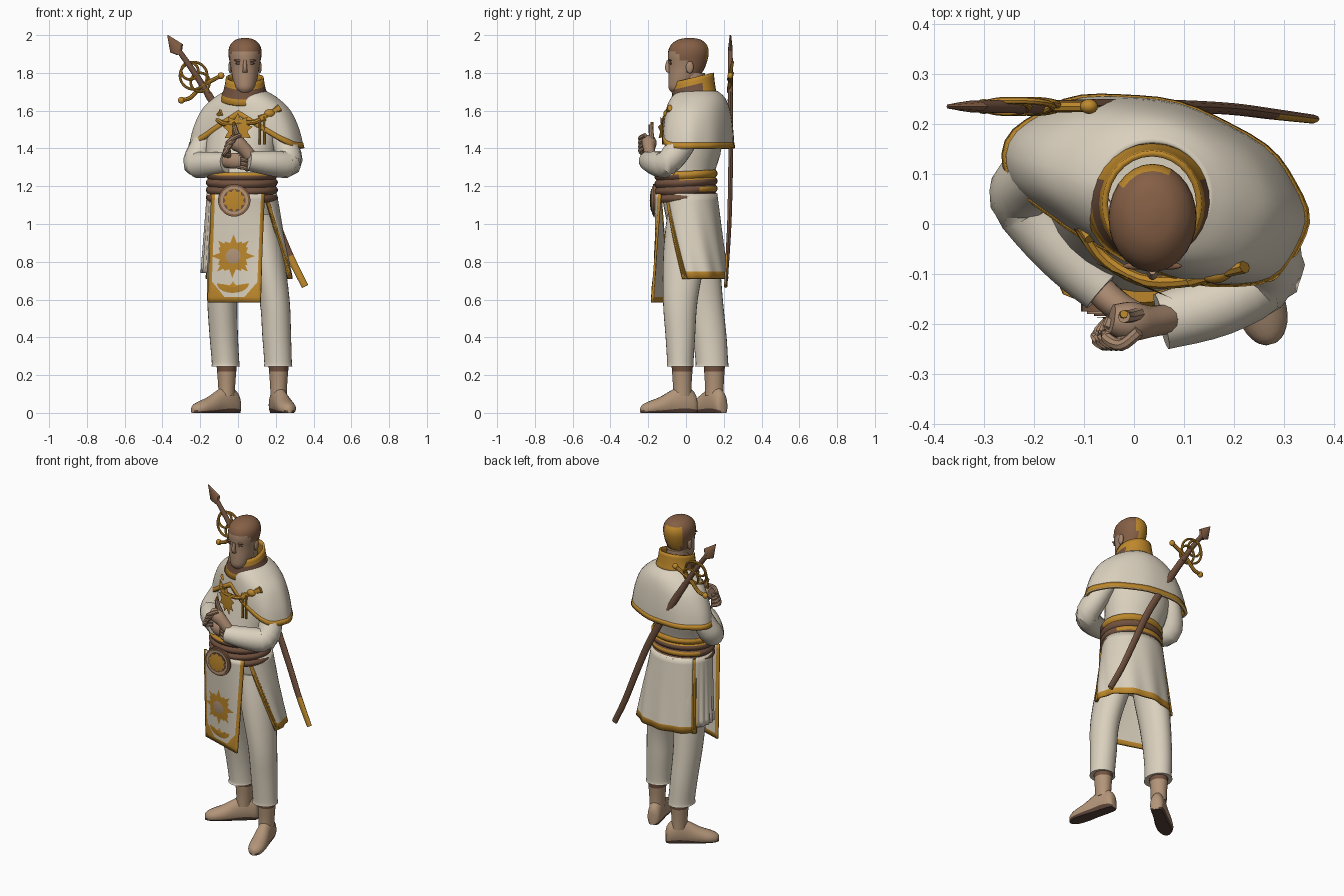
import bpy, bmesh
from math import sin, cos, pi, radians
from mathutils import Vector, Matrix

cube = bpy.data.objects.get("Cube")
if cube:
    bpy.data.objects.remove(cube, do_unlink=True)
COLOURS = {"cream": (.70, .63, .51), "gold": (.52, .25, .025), "brown": (.17, .085, .05), "hair": (.235, .115, .06),
           "skin": (.40, .25, .16), "boot_tan": (.45, .30, .19), "dark": (.1, .055, .04)}
MATERIALS = {}
for label, rgb in COLOURS.items():
    mat = MATERIALS[label] = bpy.data.materials.new(label)
    mat.use_nodes = True
    mat.diffuse_color = (*rgb, 1)
    shader = next(n for n in mat.node_tree.nodes if n.type == "BSDF_PRINCIPLED")
    shader.inputs["Base Color"].default_value = (*rgb, 1)
    shader.inputs["Roughness"].default_value = .8
parts = []

def finish(name, bm, colour, rule=None, thick=0):
    """Turn a bmesh into an object, colouring faces by one colour or a rule."""
    bmesh.ops.recalc_face_normals(bm, faces=bm.faces[:])
    used = []
    for face in bm.faces:
        label = (rule and rule(face.calc_center_median(), face.normal)) or colour
        if label not in used:
            used.append(label)
        face.material_index = used.index(label)
    mesh = bpy.data.meshes.new(name)
    bm.to_mesh(mesh)
    bm.free()
    for label in used:
        mesh.materials.append(MATERIALS[label])
    obj = bpy.data.objects.new(name, mesh)
    bpy.context.collection.objects.link(obj)
    if thick:
        solid = obj.modifiers.new("thickness", "SOLIDIFY")
        solid.thickness, solid.offset = thick, 0
    parts.append(obj)

def loft(name, rings, colour, rule=None, closed=True, cap=True, thick=0):
    bm = bmesh.new()
    grid = [[bm.verts.new(p) for p in ring] for ring in rings]
    count = len(grid[0])
    for low, high in zip(grid, grid[1:]):
        for j in range(count if closed else count - 1):
            k = (j + 1) % count
            bm.faces.new((low[j], low[k], high[k], high[j]))
    if closed and cap:
        bm.faces.new(grid[0])
        bm.faces.new(grid[-1])
    finish(name, bm, colour, rule, thick)

def spline(rows, steps=4):
    """Smooth resampling of a list of equal-length tuples."""
    rows = [Vector(r) for r in rows]
    out = []
    for i in range(len(rows) - 1):
        a, b, c, d = rows[max(i - 1, 0)], rows[i], rows[i + 1], rows[min(i + 2, len(rows) - 1)]
        for t in (s / steps for s in range(steps)):
            out.append(b + ((c - a) * t + (a * 2 - b * 5 + c * 4 - d) * t * t + (b * 3 - a - c * 3 + d) * t * t * t) * .5)
    return out + [rows[-1]]

def oval(x, y, z, rx, ry, yaw=0, start=0, end=360, n=28):
    turn = Matrix.Rotation(radians(yaw), 3, "Z")
    total = n if end - start == 360 else n - 1
    angles = [radians(start + (end - start) * i / total) for i in range(n)]
    return [Vector((x, y, z)) + turn @ Vector((rx * cos(a), ry * sin(a), 0)) for a in angles]

def stack(name, rows, colour, rule=None):
    """Horizontal ovals (x, y, z, rx, ry) joined upwards."""
    loft(name, [oval(*r) for r in spline(rows)], colour, rule)

def tube(name, rows, colour, rule=None, n=14, steps=4):
    """Oval section (x, y, z, ra, rb) swept along a path."""
    rows = spline(rows, steps)
    points = [Vector(r[:3]) for r in rows]
    rings = []
    for i, (p, r) in enumerate(zip(points, rows)):
        along = (points[min(i + 1, len(points) - 1)] - points[max(i - 1, 0)]).normalized()
        side = along.cross(Vector((0, 1, 0)) if abs(along.y) < .95 else Vector((1, 0, 0))).normalized()
        up = side.cross(along)
        turns = [2 * pi * j / n for j in range(n)]
        rings.append([p + side * max(r[3], .002) * cos(a) + up * max(r[4], .002) * sin(a) for a in turns])
    loft(name, rings, colour, rule)

def rod(name, points, radius, colour):
    tube(name, [(*p, radius, radius) for p in points], colour, n=8)

def blob(name, centre, size, colour, yaw=0):
    bm = bmesh.new()
    matrix = Matrix.Translation(centre) @ Matrix.Rotation(radians(yaw), 4, "Z") @ Matrix.Diagonal((*size, 1))
    bmesh.ops.create_uvsphere(bm, u_segments=16, v_segments=10, radius=1, matrix=matrix)
    finish(name, bm, colour)

def plate(name, place, outline, colour):
    """Thin raised plate; place(a, b, height) maps it onto a surface."""
    bm = bmesh.new()
    rim = [bm.verts.new(place(a, b, .003)) for a, b in outline]
    middle = [sum(c) / len(outline) for c in zip(*outline)]
    for hub in [bm.verts.new(place(*middle, height)) for height in (.008, .001)]:
        for i, v in enumerate(rim):
            bm.faces.new((v, rim[(i + 1) % len(rim)], hub))
    finish(name, bm, colour)

def star(radius, points, inner):
    spokes = [(inner if i % 2 else radius, pi * i / points + pi / 2) for i in range(points * 2)]
    return [(r * cos(a), r * sin(a)) for r, a in spokes]

# Body under the clothes
stack("tunic_body", [(.02, .03, .88, .16, .10, 0), (.02, .02, 1.05, .17, .13, 0), (.02, .005, 1.2, .165, .14, 0),
                     (.015, .01, 1.28, .172, .145, -5), (.015, .04, 1.4, .19, .145, -15),
                     (.03, .055, 1.55, .18, .125, -15), (.035, .045, 1.66, .10, .09, -15)], "cream")
stack("neck", [(.037, .03, 1.6, .075, .08), (.037, .025, 1.7, .065, .075), (.037, .03, 1.8, .06, .07)], "skin")

# Head with painted hair
def head_colour(c, normal):
    if normal.dot(Vector((-.25, .94, .15))) > .7 and 1.75 < c.z < 1.955:
        return "gold"
    if c.z > 1.908 or (c.y > 0 and c.z > 1.8) or (c.y > -.045 and c.z > 1.87):
        return "hair"

stack("head", [(.037, -.05, 1.695, .025, .025), (.037, -.04, 1.72, .05, .052), (.037, -.015, 1.77, .066, .078),
               (.037, .005, 1.83, .076, .096), (.037, .012, 1.9, .088, .108), (.037, .015, 1.945, .08, .097),
               (.037, .018, 1.975, .05, .062), (.037, .018, 1.985, .012, .015)], "skin", head_colour)
tube("nose", [(.037, -.09, 1.865, .008, .012), (.037, -.098, 1.825, .011, .014), (.037, -.09, 1.805, .014, .008)], "skin")
blob("mouth", (.037, -.083, 1.768), (.022, .006, .004), "brown")
for side, label in ((1, "left"), (-1, "right")):
    blob(label + "_ear", (.037 + side * .078, .02, 1.83), (.01, .02, .033), "skin")
    blob(label + "_eye", (.037 + side * .033, -.081, 1.85), (.017, .006, .006), "brown")
    blob(label + "_brow", (.037 + side * .035, -.084, 1.866), (.024, .007, .006), "hair")

# Collar, lower at the front, with a brown band
collar = []
for z, rx, ry in ((1.655, .128, .12), (1.685, .115, .112), (1.71, .106, .108), (1.735, .1, .105), (1.755, .097, .103), (1.775, .094, .101)):
    collar.append([p + Vector((0, 0, (p.y - .04) * .25)) for p in oval(.036, .04, z, rx, ry)])
loft("collar", collar, "gold", lambda c, n: "brown" if 1.685 < c.z - (c.y - .04) * .25 < 1.735 and c.y < .08 else None,
     cap=False, thick=.012)

# Shoulder cape with a gold hem, cut higher and flatter at the front
cape = []
for z, rx, ry in spline([(1.7, .105, .102), (1.665, .165, .14), (1.6, .235, .163), (1.5, .283, .176), (1.4, .306, .181)], 4):
    ring = oval(.04, .06, z, rx, ry, n=48)
    for j, p in enumerate(ring):
        a = 2 * pi * j / len(ring)
        ahead = max(0, -sin(a))
        p.y = .06 + ry * sin(a) * (1 if ahead == 0 else (.76 + .24 * cos(a)) * ahead ** -.15)
        p.z = 1.7 - (1.7 - z) * (1 if ahead == 0 else min(1, .43 + .6 * abs(cos(a))))
        spin = Matrix.Rotation(radians(-15), 2)
        p.xy = Vector((.04, .06)) + spin @ (p.xy - Vector((.04, .06))) * (1 + .012 * sin(a * 9) * (1.7 - z) / .3)
    cape.append(ring)
loft("cape", cape, "cream", cap=False, thick=.012)
lift = Vector((0, 0, .03))
loft("cape_hem", [[p.lerp(Vector((.04, .06, p.z)), .025) + lift for p in cape[-1]], cape[-1]], "gold", cap=False, thick=.02)

# Sleeves and hands
tube("left_sleeve", [(.2, .03, 1.53, .06, .065), (.25, -.025, 1.42, .066, .072), (.266, -.1, 1.322, .072, .068),
                     (.17, -.16, 1.322, .066, .065), (.055, -.195, 1.335, .052, .058)], "cream")
tube("right_sleeve", [(-.14, .115, 1.53, .055, .06), (-.19, .1, 1.42, .062, .068), (-.218, .05, 1.32, .072, .068),
                      (-.14, -.055, 1.318, .064, .06), (-.06, -.13, 1.325, .054, .052)], "cream")
tube("left_hand", [(.065, -.19, 1.36, .034, .03), (.03, -.195, 1.4, .036, .032), (-.01, -.195, 1.43, .042, .04),
                   (-.045, -.19, 1.44, .03, .03)], "skin")
tube("right_hand", [(-.07, -.13, 1.33, .032, .03), (-.03, -.165, 1.335, .042, .03), (.02, -.185, 1.335, .036, .022)], "skin")
for drop in (0, .021, .042, .063):
    rod("left_finger", [(.01 - drop, -.215, 1.47 - drop), (-.025 - drop / 2, -.242, 1.455 - drop),
                        (-.055 - drop / 3, -.225, 1.43 - drop), (-.045, -.19, 1.425 - drop)], .012, "skin")
    rod("right_finger", [(0, -.18, 1.365 - drop), (.035, -.195, 1.36 - drop), (.05, -.175, 1.35 - drop)], .011, "skin")
rod("left_thumb", [(.01, -.18, 1.45), (-.01, -.185, 1.49), (-.02, -.185, 1.525)], .013, "skin")
rod("held_token", [(-.025, -.185, 1.46), (-.02, -.18, 1.54)], .008, "gold")

# Chest jewellery
facing = Matrix.Rotation(radians(-25), 3, "Z")
plate("chest_emblem", lambda a, b, h: Vector((.0, -.11, 1.5)) + facing @ Vector((a, -h, b)), star(.088, 9, .056), "gold")
rod("chest_chain", [(-.12, .015, 1.56), (-.07, -.06, 1.53), (.01, -.11, 1.535), (.09, -.115, 1.54), (.17, -.1, 1.58)], .013, "gold")
for x, y, z, yaw in ((-.118, .015, 1.56, -52), (.168, -.1, 1.585, 15)):
    blob("clasp_knot", (x, y, z), (.03, .018, .022), "gold", yaw)
    for reach in (-1, 1):
        tip = Vector((x, y, z)) + reach * Vector((.055 * cos(radians(yaw)), .055 * sin(radians(yaw)), .03))
        tube("clasp_wing", [(x, y, z, .01, .01), (*tip, .02, .013)], "gold", n=8)
for x in (.115, .14):
    rod("clasp_tassel", [(x, -.115, 1.57), (x, -.117, 1.49), (x, -.117, 1.42)], .007, "gold")

# Sash with wrapped ridges, gold behind, and a round buckle
def sash_colour(c, n):
    level = c.z - (c.y - .1) * .05
    if level > (1.235 if c.y > -.05 else 1.272) or (c.y > .06 and 1.175 < level < 1.2):
        return "gold"

sash = [(.02, .0, 1.125 + .008 * i, .18 + .011 * abs(sin(i * pi / 5)), .157 + .011 * abs(sin(i * pi / 5))) for i in range(21)]
loft("sash", [[p + Vector((0, 0, (p.y - .1) * .05)) for p in oval(*row)] for row in sash], "brown", sash_colour)
for y, radius, colour in ((-.175, .086, "hair"), (-.18, .074, "boot_tan"), (-.184, .06, "brown")):
    tube("buckle_disc", [(-.02, -.14, 1.125, radius, radius), (-.02, y, 1.125, radius, radius)], colour, n=28, steps=1)
plate("buckle_star", lambda a, b, h: Vector((a - .02, -.184 - h, b + 1.125)), star(.062, 10, .046), "gold")

# Wrapped skirt, open at the front, and the loose drape on the right hip
def skirt(name, start, end, bottom, swell, rule=None, wrap=(0, 0)):
    rings = []
    for t in (s / 12 for s in range(13)):
        first, last = (angle - lean * (1 - t) for angle, lean in zip((start, end), wrap))
        ring = oval(.02 + .02 * t, .01 + .03 * t, 1.16 + (bottom - 1.16) * t, .18 + (.06 + swell) * t, .15 + .025 * t,
                    0, first, last, 41)
        for j, p in enumerate(ring):
            p.xy *= 1 + .02 * t * sin(j * .75)
        rings.append(ring)
    loft(name, rings, "cream", rule, closed=False, thick=.012)

skirt("back_skirt", -12, 142, .71, 0, lambda c, n: "gold" if c.z < .745 else None, (32, 0))
skirt("left_skirt_trim", -18, -12, .71, .004, lambda c, n: "gold", (32, 32))
skirt("right_skirt_trim", 142, 147, .71, .004, lambda c, n: "gold")
skirt("hip_drape", 147, 205, .74, -.01)

# Front panel with border and emblems
def panel(a, z, height):
    s, u = (1.16 - z) / .57, a / .14
    return Vector((a - .02 * s, -.165 + .03 * u * u * (1 - s) + .03 * s - .045 * u * s - height, z))

def panel_colour(c, n):
    return "gold" if abs(c.x + .02 * (1.16 - c.z) / .57) > .12 or c.z < .615 else None

def on_panel(x, z, base=.008):
    return lambda a, b, h: panel(a + x, b + z, h + base)

columns = [-.14 + .02 * i for i in range(15)]
loft("front_panel", [[panel(a, 1.16 - .575 * s / 20, 0) for a in columns] for s in range(21)],
     "cream", panel_colour, closed=False, thick=.012)
plate("panel_sun", on_panel(-.015, .83), star(.115, 8, .06), "gold")
plate("panel_sun_rays", on_panel(-.015, .83), [(b * .9, a * .9) for a, b in star(.1, 12, .08)], "gold")
plate("panel_sun_centre", on_panel(-.015, .83, .014), star(.04, 12, .04), "boot_tan")
crescent = [(.085 * cos(a), .05 * sin(a)) for a in [pi + pi * i / 10 for i in range(11)]]
crescent += [(.055 * cos(a), .008 * sin(a)) for a in [-pi * i / 10 for i in range(1, 10)]]
plate("panel_crescent", on_panel(-.01, .685), crescent, "gold")
plate("panel_bud", on_panel(-.01, .672), star(.025, 4, .014), "gold")
for side in (-1, 1):
    plate("panel_corner", on_panel(side * .1, .64), [(-side * .05, -.03), (side * .025, -.03), (side * .025, .06)], "gold")

# Trousers
stack("right_trouser", [(-.06, .04, 1.05, .095, .11), (-.075, .06, .85, .09, .115), (-.083, .095, .6, .08, .1),
                        (-.075, .125, .4, .075, .09), (-.066, .137, .27, .073, .086), (-.066, .137, .245, .076, .09)], "cream")
stack("left_trouser", [(.1, .02, 1.05, .1, .12), (.145, -.005, .85, .095, .115), (.193, -.03, .6, .08, .092),
                       (.205, -.03, .4, .076, .078), (.212, -.03, .27, .073, .07), (.212, -.03, .245, .076, .072)], "cream")

# Boots with dark soles
def boot(label, x, y, heading):
    forward = Vector((*heading, 0)).normalized()
    across = Vector((-forward.y, forward.x, 0))
    rings = []
    for d, w, h in spline([(-.08, .018, .07), (-.065, .037, .11), (-.01, .043, .15), (.05, .044, .125),
                           (.12, .05, .085), (.18, .047, .062), (.215, .03, .045), (.228, .01, .03)], 3):
        heart = Vector((x, y, 0)) + forward * d
        turns = [2 * pi * i / 18 for i in range(18)]
        rings.append([heart + across * w * cos(a) + Vector((0, 0, h * (max(sin(a), -.6) + .6) / 1.6)) for a in turns])
    loft(label + "_boot", rings, "boot_tan", lambda c, n: "dark" if c.z < .012 else None)
    stack(label + "_boot_shaft", [(x, y, .09, .043, .05), (x, y, .16, .046, .05), (x, y, .27, .055, .058)],
          "boot_tan", lambda c, n: "brown" if c.z > .205 else None)

boot("left", .215, -.02, (.27, -1))
boot("right", -.06, .15, (-.8, -.62))

# Sword slung across the back
tube("scabbard", [(-.16, .235, 1.69, .02, .013), (-.02, .238, 1.46, .022, .013), (.1, .235, 1.24, .022, .013),
                  (.195, .23, 1.02, .021, .012), (.275, .22, .83, .02, .011), (.355, .21, .67, .018, .009)], "brown",
     lambda c, n: "gold" if c.z < .82 and n.y < .1 else None, n=10)
tube("sword_grip", [(-.16, .235, 1.69, .018, .014), (-.23, .235, 1.8, .016, .014), (-.315, .235, 1.92, .014, .012)], "brown")
tube("sword_pommel", [(-.31, .235, 1.9, .014, .012), (-.325, .235, 1.93, .04, .012), (-.373, .235, 2, .002, .004)],
     "hair", n=8, steps=1)
rod("sword_crossguard", [(-.3, .235, 1.655), (-.25, .235, 1.67), (-.19, .235, 1.73), (-.09, .235, 1.785)], .011, "gold")
for x, z in ((-.3, 1.655), (-.09, 1.785)):
    blob("crossguard_knob", (x, .235, z), (.018, .015, .018), "gold")
for x, z, r in ((-.235, 1.785, .072), (-.2, 1.75, .05), (-.255, 1.81, .045)):
    turns = [pi * i / 8 for i in range(17)]
    rod("guard_ring", [(x + r * cos(a), .235 + .012 * sin(a), z + r * sin(a)) for a in turns], .007, "gold")

# Smooth shading with sharp edges kept
bpy.ops.object.select_all(action="DESELECT")
for obj in parts:
    obj.select_set(True)
bpy.context.view_layer.objects.active = parts[0]
bpy.ops.object.shade_smooth_by_angle(angle=radians(40))
